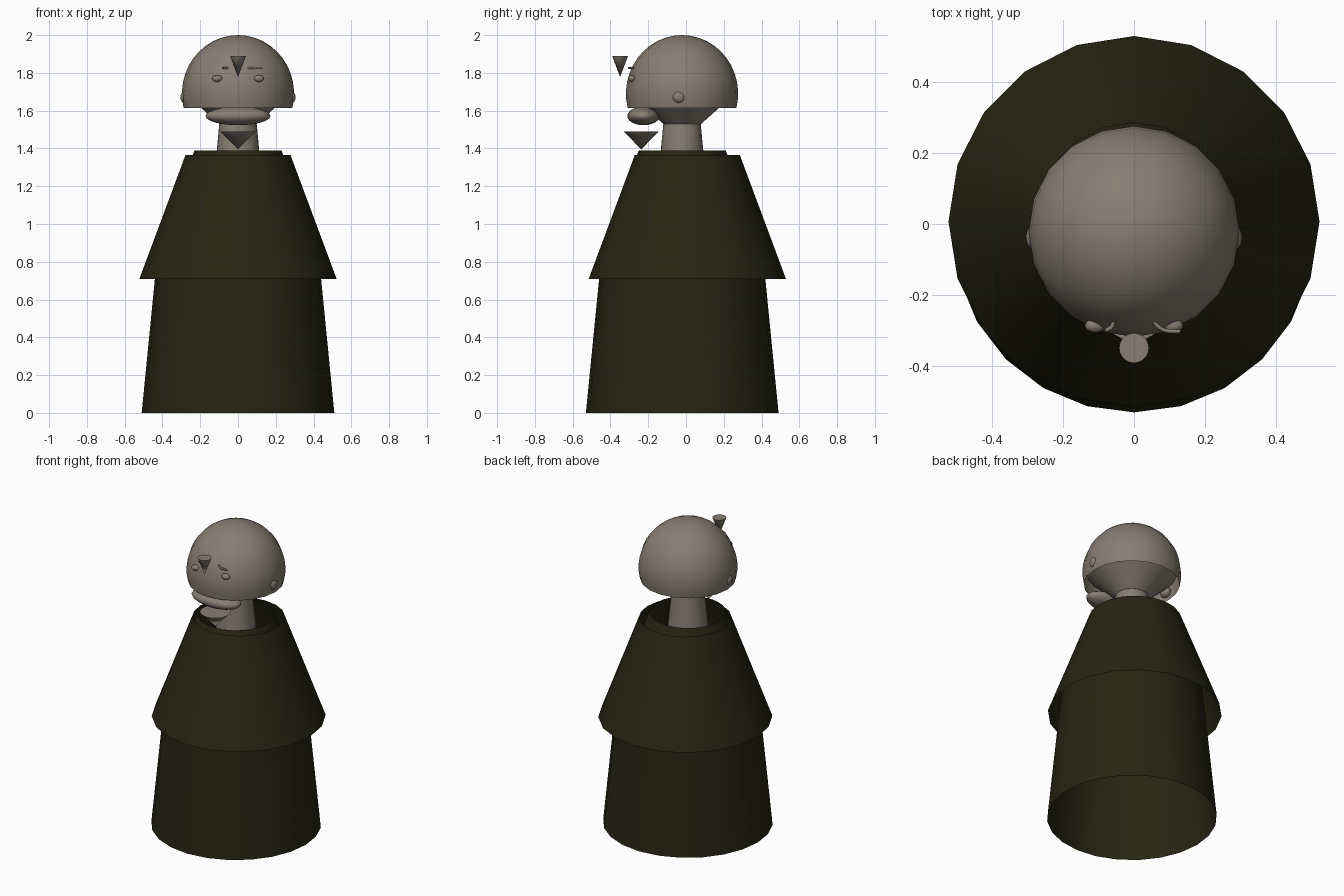
import bpy, bmesh, math
from mathutils import Vector

if "Cube" in bpy.data.objects:
    bpy.data.objects.remove(bpy.data.objects["Cube"])


def material(name, rgb):
    m = bpy.data.materials.new(name)
    m.diffuse_color = (*rgb, 1)
    m.use_nodes = True
    m.node_tree.nodes["Principled BSDF"].inputs["Base Color"].default_value = m.diffuse_color
    return m


SKIN = material("warm grey skin", (0.24, 0.21, 0.17))
CLOTH = material("dark olive cloth", (0.02, 0.0185, 0.006))


def finish(obj, mat, angle=40):
    obj.data.materials.append(mat)
    bpy.ops.object.select_all(action='DESELECT')
    bpy.context.view_layer.objects.active = obj
    obj.select_set(True)
    bpy.ops.object.shade_smooth_by_angle(angle=math.radians(angle))
    return obj


def lathe(name, profile, y, mat, segs=24, angle=40):
    """Turn a (radius, z) profile, listed bottom to top, around a vertical axis."""
    bm = bmesh.new()
    rings = []
    for r, z in profile:
        rings.append([bm.verts.new((r * math.sin(2 * math.pi * i / segs),
                                    y - r * math.cos(2 * math.pi * i / segs), z))
                      for i in range(segs)])
    for a, b in zip(rings, rings[1:]):
        for i in range(segs):
            j = (i + 1) % segs
            bm.faces.new((a[i], a[j], b[j], b[i]))
    bmesh.ops.remove_doubles(bm, verts=bm.verts[:], dist=1e-5)
    me = bpy.data.meshes.new(name)
    bm.to_mesh(me)
    bm.free()
    obj = bpy.data.objects.new(name, me)
    bpy.context.collection.objects.link(obj)
    return finish(obj, mat, angle)


def ellipsoid(name, loc, radii, mat, segs=20, rings=12):
    bpy.ops.mesh.primitive_uv_sphere_add(segments=segs, ring_count=rings, radius=1)
    obj = bpy.context.object
    obj.name = name
    for v in obj.data.vertices:
        v.co = Vector(loc) + Vector([c * r for c, r in zip(v.co, radii)])
    return finish(obj, mat, 60)


def bent_rod(name, points, radius, mat):
    cu = bpy.data.curves.new(name, 'CURVE')
    cu.dimensions = '3D'
    cu.bevel_depth = radius
    cu.bevel_resolution = 1
    cu.use_fill_caps = True
    cu.resolution_u = 5
    sp = cu.splines.new('BEZIER')
    sp.bezier_points.add(len(points) - 1)
    for bp, p in zip(sp.bezier_points, points):
        bp.co = p
        bp.handle_left_type = bp.handle_right_type = 'AUTO'
    cu.materials.append(mat)
    obj = bpy.data.objects.new(name, cu)
    bpy.context.collection.objects.link(obj)
    return obj


# Clothing: open robe and an overlapping cape
lathe("robe", [(0.51, 0), (0.44, 0.71), (0.42, 0.9), (0.23, 1.39)], -0.02, CLOTH, 24)
lathe("cape", [(0.522, 0.71), (0.278, 1.365)], 0.007, CLOTH, 20)

# Neck and jaw cone inside the head shell
lathe("neck", [(0.121, 1.30), (0.098, 1.54)], -0.021, SKIN, 20)
lathe("jaw", [(0.0, 1.53), (0.10, 1.53), (0.19, 1.61), (0.27, 1.685)], -0.02, SKIN, 20)

# Head: open dome cut just below its widest point
Z0, RZ, RXY = 1.69, 0.31, 0.297
start = math.asin((1.614 - Z0) / RZ)
dome = []
for i in range(13):
    t = start + (math.pi / 2 - start) * i / 12
    dome.append((max(0, RXY * math.cos(t)), Z0 + RZ * math.sin(t)))
lathe("head", dome, -0.021, SKIN, 20, 60)

# Chin
ellipsoid("chin", (0, -0.225, 1.572), (0.172, 0.086, 0.049), SKIN)

# Nose and the pointed tuft under the chin
lathe("nose", [(0, 1.778), (0.042, 1.89), (0, 1.89)], -0.349, SKIN, 20)
lathe("chin_tuft", [(0, 1.395), (0.093, 1.49), (0, 1.49)], -0.237, SKIN, 20)

# Ears and eyes
for side, s in (("left", -1), ("right", 1)):
    ellipsoid(side + "_ear", (s * 0.276, -0.037, 1.672), (0.029, 0.037, 0.035), SKIN, 16, 10)
    ellipsoid(side + "_eye", (s * 0.11, -0.286, 1.77), (0.028, 0.02, 0.018), SKIN, 14, 8)

# Eyebrows: a long one on the right, a short one on the left
bent_rod("right_brow", [(0.055, -0.275, 1.825), (0.08, -0.297, 1.825),
                        (0.13, -0.303, 1.825)], 0.006, SKIN)
bent_rod("left_brow", [(-0.057, -0.275, 1.825), (-0.063, -0.29, 1.825),
                       (-0.08, -0.3, 1.825)], 0.006, SKIN)
